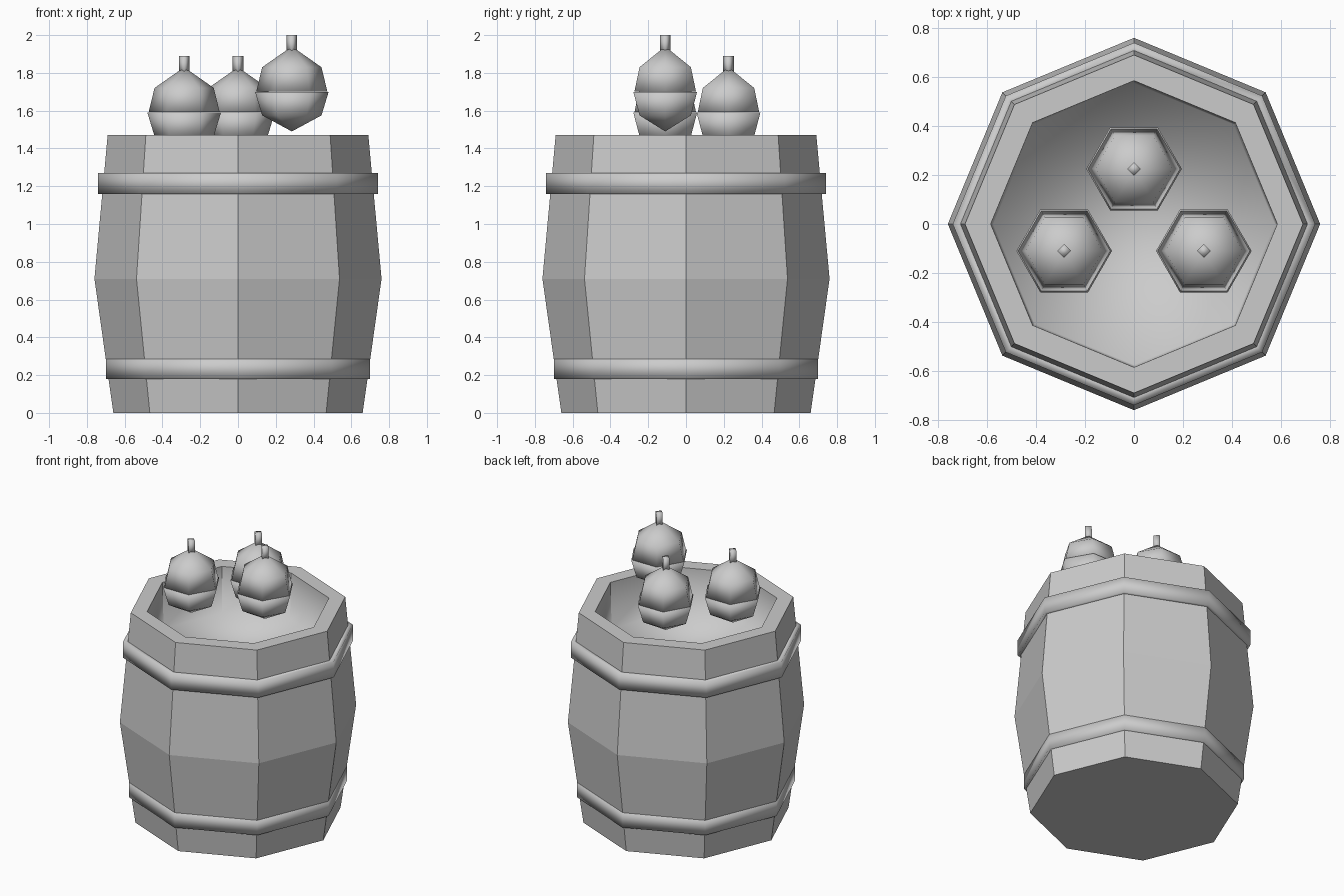
import bpy, bmesh
from math import cos, sin, tau

cube = bpy.data.objects.get("Cube")
if cube:
    bpy.data.objects.remove(cube, do_unlink=True)

# One plain grey for everything
grey = bpy.data.materials.new("plain_grey")
grey.use_nodes = True
color = (0.6, 0.6, 0.6, 1)
grey.diffuse_color = color
grey.node_tree.nodes["Principled BSDF"].inputs["Base Color"].default_value = color


def lathe(name, profile, sides, smooth=True, closed=False, loc=(0, 0, 0), soft_from=None):
    """Turn (radius, z) points around z; zero radius makes a pole, open ends are capped.
    Profile bands from index soft_from onward are smooth, with sharp upright edges."""
    bm = bmesh.new()
    rings = []
    for r, z in profile:
        if r == 0:
            rings.append([bm.verts.new((0, 0, z))] * sides)
        else:
            rings.append([bm.verts.new((r * cos(tau * i / sides), r * sin(tau * i / sides), z))
                          for i in range(sides)])
    pairs = list(zip(rings, rings[1:]))
    if closed:
        pairs.append((rings[-1], rings[0]))
    for n, (a, b) in enumerate(pairs):
        for i in range(sides):
            j = (i + 1) % sides
            corners = list(dict.fromkeys((a[i], a[j], b[j], b[i])))
            face = bm.faces.new(corners)
            face.smooth = smooth or (soft_from is not None and n >= soft_from)
    if not closed:
        for ring, soft in ((rings[0], smooth), (rings[-1], smooth or soft_from is not None)):
            if ring[0] is not ring[1]:
                bm.faces.new(ring).smooth = soft
    if soft_from is not None:
        for a, b in zip(rings[-2], rings[-1]):
            bm.edges.get((a, b)).smooth = False
    bmesh.ops.recalc_face_normals(bm, faces=bm.faces)
    mesh = bpy.data.meshes.new(name)
    bm.to_mesh(mesh)
    bm.free()
    mesh.materials.append(grey)
    obj = bpy.data.objects.new(name, mesh)
    obj.location = loc
    bpy.context.collection.objects.link(obj)
    return obj


# Barrel: bulging staves, flat rim, recessed floor
lathe("barrel", [(0.66, 0), (0.76, 0.71), (0.69, 1.47), (0.585, 1.47), (0.575, 1.15)],
      8, smooth=False, soft_from=3)

# Hoops
for name, radius, low in (("lower_hoop", 0.70, 0.18), ("upper_hoop", 0.74, 1.16)):
    high = low + 0.11
    lathe(name, [(radius, low), (radius, high), (radius - 0.05, high), (radius - 0.05, low)],
          8, closed=True)

# Fruits: dome, cup and stem
for name, x, y, z in (("left_fruit", 0.285, -0.11, 1.70),
                      ("right_fruit", -0.285, -0.11, 1.59),
                      ("back_fruit", 0, 0.225, 1.59)):
    at = (x, y, z)
    lathe(name + "_dome", [(0.188, 0.002), (0.157, 0.13), (0, 0.24)], 6, loc=at)
    lathe(name + "_cup", [(0.195, 0), (0.157, -0.125), (0, -0.21)], 6, loc=at)
    lathe(name + "_stem", [(0.028, 0.2), (0.028, 0.3)], 4, loc=at)
